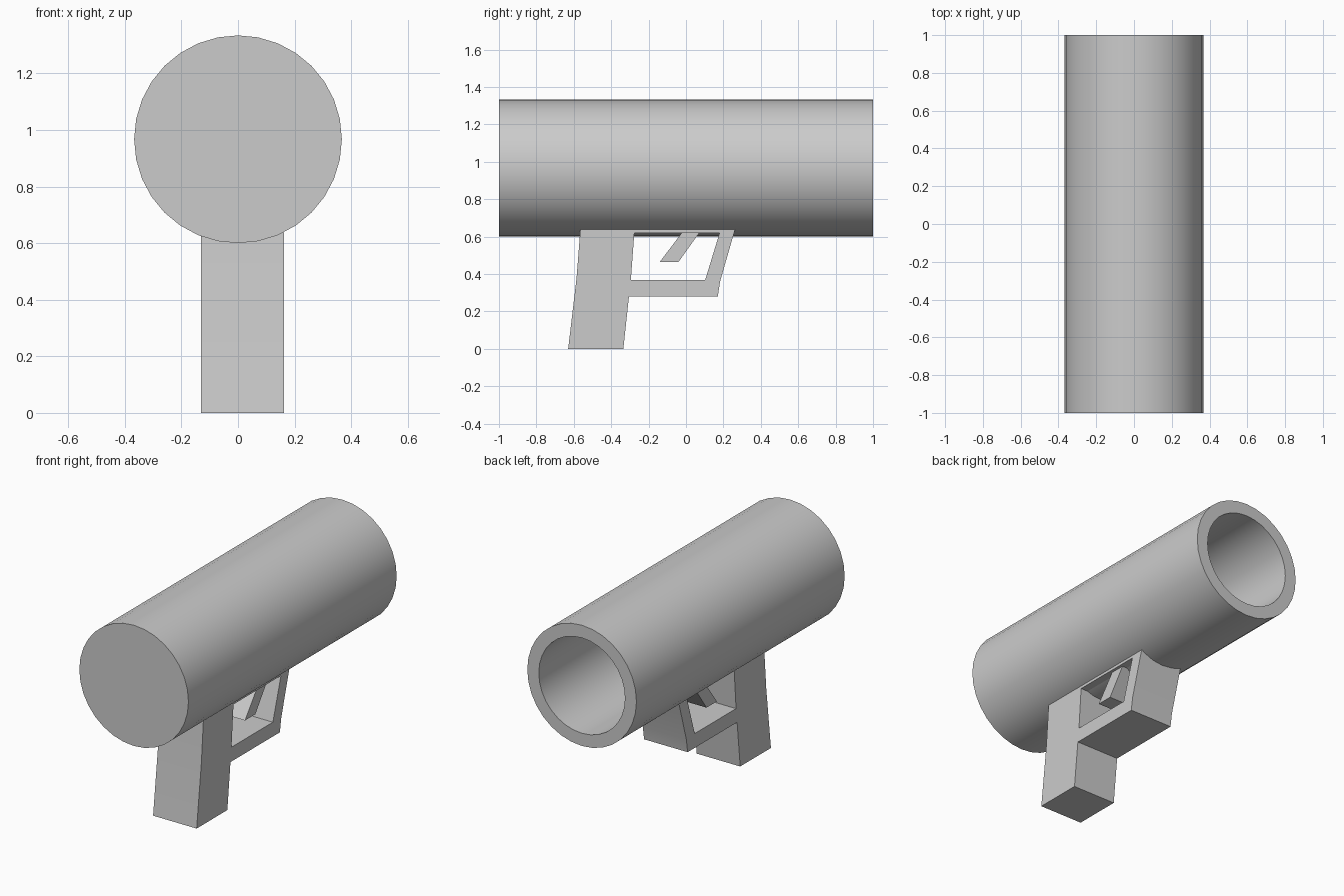
import bpy, bmesh, math

if "Cube" in bpy.data.objects:
    bpy.data.objects.remove(bpy.data.objects["Cube"])

def finish(name, bm):
    bmesh.ops.recalc_face_normals(bm, faces=bm.faces)
    mesh = bpy.data.meshes.new(name)
    bm.to_mesh(mesh)
    bm.free()
    ob = bpy.data.objects.new(name, mesh)
    bpy.context.collection.objects.link(ob)
    bpy.ops.object.select_all(action='DESELECT')
    bpy.context.view_layer.objects.active = ob
    ob.select_set(True)
    bpy.ops.object.shade_smooth_by_angle(angle=math.radians(30))
    return ob

def slab(name, profile, x0, x1):
    """Extrude a (y, z) side profile from x0 to x1."""
    bm = bmesh.new()
    face = bm.faces.new([bm.verts.new((x0, y, z)) for y, z in profile])
    new = bmesh.ops.extrude_face_region(bm, geom=[face])['geom']
    bmesh.ops.translate(bm, vec=(x1 - x0, 0, 0),
                        verts=[v for v in new if isinstance(v, bmesh.types.BMVert)])
    return finish(name, bm)

def lathe(name, profile, z, sides):
    """Spin (radius, y) rings about the y axis, capping both ends."""
    bm = bmesh.new()
    rings = []
    for r, y in profile:
        rings.append([bm.verts.new((r * math.sin(2 * math.pi * i / sides), y,
                                    z + r * math.cos(2 * math.pi * i / sides)))
                      for i in range(sides)])
    for a, b in zip(rings, rings[1:]):
        for i in range(sides):
            j = (i + 1) % sides
            bm.faces.new((a[i], a[j], b[j], b[i]))
    bm.faces.new(rings[0])
    bm.faces.new(rings[-1])
    return finish(name, bm)

# Barrel: closed at the front, open bore at the back
lathe("barrel", [(0.367, -1), (0.367, 1), (0.29, 1), (0.29, -0.85)], 0.967, 32)

# Grip and trigger guard in one profile
slab("grip_and_guard", [
    (-0.63, 0), (-0.335, 0), (-0.305, 0.28), (0.17, 0.28), (0.182, 0.36),
    (0.262, 0.637), (0.185, 0.637), (0.102, 0.367), (-0.295, 0.367),
    (-0.275, 0.637), (-0.565, 0.637), (-0.585, 0.38)], -0.13, 0.163)

# Thin mounting plate under the barrel
slab("mounting_plate", [(-0.28, 0.62), (0.19, 0.62), (0.19, 0.637), (-0.28, 0.637)],
     -0.13, 0.163)

# Trigger
slab("trigger", [(-0.14, 0.465), (-0.04, 0.465), (0.078, 0.63), (-0.015, 0.63)],
     -0.11, 0.145)
